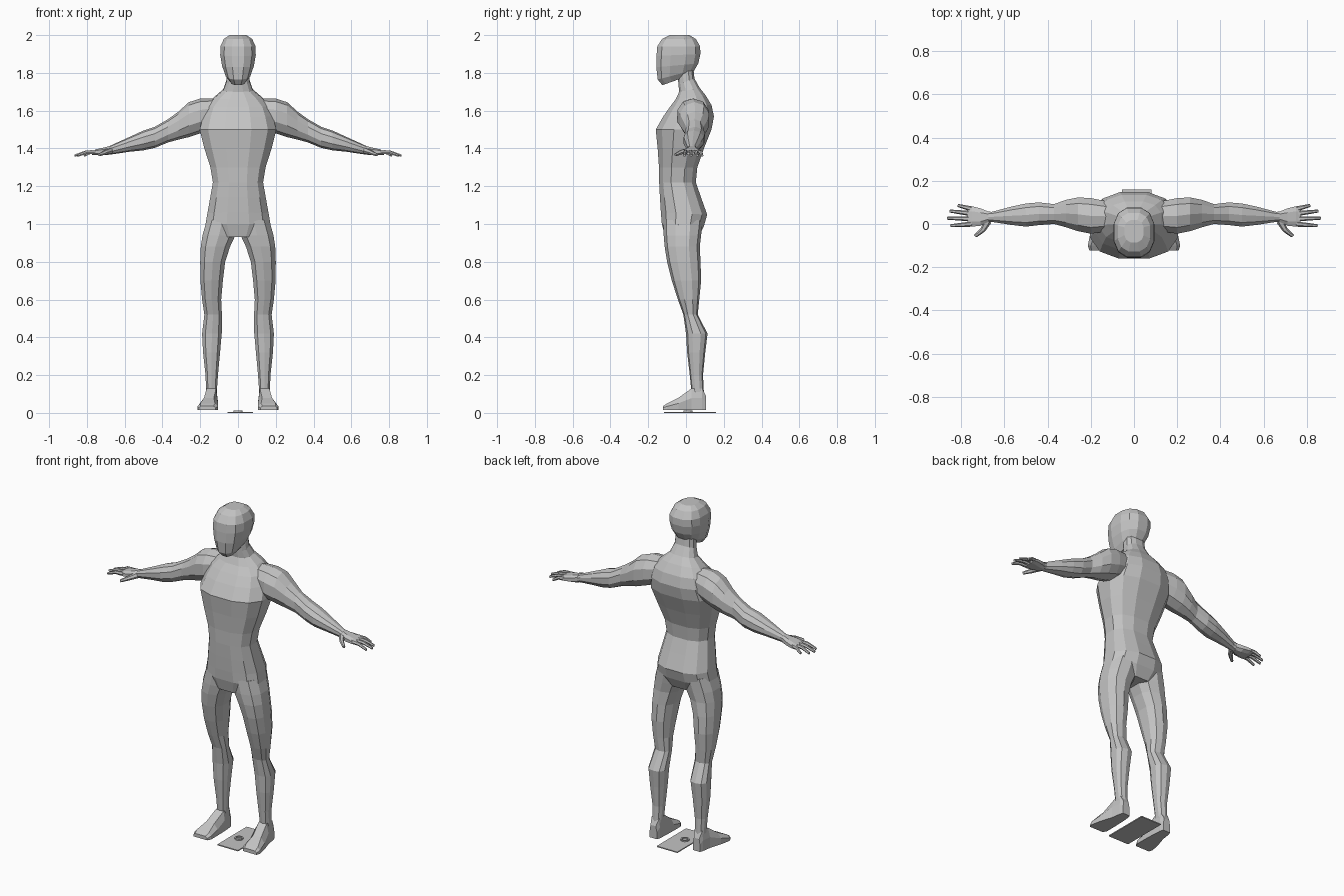
import bpy, bmesh, math
from mathutils import Vector

grey = bpy.data.materials.new("plain_grey")
grey.diffuse_color = (0.55, 0.55, 0.55, 1)


def finish(name, bm, mirror=False):
    bmesh.ops.recalc_face_normals(bm, faces=bm.faces)
    me = bpy.data.meshes.new(name)
    bm.to_mesh(me)
    bm.free()
    me.materials.append(grey)
    ob = bpy.data.objects.new(name, me)
    bpy.context.scene.collection.objects.link(ob)
    if mirror:
        ob.modifiers.new("mirror", 'MIRROR').use_mirror_merge = False
    return ob


def loft(name, rings, mirror=False):
    """Skin a list of point rings and close both ends."""
    bm = bmesh.new()
    vs = [[bm.verts.new(p) for p in r] for r in rings]
    n = len(vs[0])
    for a, b in zip(vs, vs[1:]):
        for i in range(n):
            j = (i + 1) % n
            bm.faces.new((a[i], a[j], b[j], b[i]))
    bm.faces.new(vs[0])
    bm.faces.new(vs[-1])
    return finish(name, bm, mirror)


def oval(a0, a1, b0, b1, n=12, e=2.5):
    """Rounded-box outline filling the given 2D bounds."""
    pts = []
    for i in range(n):
        t = 2 * math.pi * (i + 0.5) / n
        c, s = math.cos(t), math.sin(t)
        pts.append((math.copysign(abs(c) ** (2 / e), c), math.copysign(abs(s) ** (2 / e), s)))
    mu = max(p[0] for p in pts)
    mv = max(p[1] for p in pts)
    return [((a0 + a1) / 2 + u / mu * (a1 - a0) / 2,
             (b0 + b1) / 2 + v / mv * (b1 - b0) / 2) for u, v in pts]


def level(zf, zb, x0, x1, y0, y1, n=12, e=2.5):
    """Roughly horizontal ring; front height zf, back height zb."""
    return [(x, y, zf + (zb - zf) * (y - y0) / (y1 - y0)) for x, y in oval(x0, x1, y0, y1, n, e)]


# torso and neck: z front, z back, half width, y front, y back
torso = [(.93, .93, .12, -.11, .065), (1.0, .99, .172, -.128, .095), (1.06, 1.05, .162, -.133, .112),
         (1.14, 1.14, .147, -.138, .08), (1.22, 1.22, .133, -.142, .052), (1.30, 1.30, .146, -.143, .06),
         (1.40, 1.40, .178, -.15, .095), (1.50, 1.50, .203, -.16, .135), (1.57, 1.57, .185, -.12, .148),
         (1.62, 1.63, .165, -.085, .135), (1.66, 1.68, .125, -.055, .105), (1.70, 1.72, .078, -.036, .073),
         (1.74, 1.77, .062, -.04, .045), (1.80, 1.83, .057, -.045, .038)]
loft("torso", [level(a, b, -w, w, f, k) for a, b, w, f, k in torso])

# head
head = [(1.735, 1.79, .042, -.125, .03), (1.765, 1.815, .065, -.15, .045), (1.83, 1.85, .084, -.157, .065),
        (1.89, 1.90, .094, -.156, .076), (1.94, 1.94, .093, -.152, .075), (1.98, 1.98, .075, -.127, .052),
        (2.0, 2.0, .045, -.085, .018)]
loft("head", [level(a, b, -w, w, f, k) for a, b, w, f, k in head])

# legs: z, inner x, outer x, y front, y back
leg = [(1.02, .0, .165, -.12, .09), (.94, .014, .188, -.118, .08), (.88, .042, .197, -.113, .073),
       (.80, .068, .2, -.1, .077), (.70, .08, .199, -.075, .08), (.60, .089, .19, -.043, .07),
       (.52, .085, .178, -.014, .062), (.42, .086, .19, 0, .114), (.32, .095, .185, .006, .102),
       (.20, .106, .172, .02, .09), (.10, .113, .168, .03, .095)]
loft("leg", [level(z, z, a, b, f, k, 10, 2.4) for z, a, b, f, k in leg], True)

# feet: y, bottom x range, top x range, top z
foot = [(.105, .118, .165, .125, .16, .09), (.085, .112, .172, .116, .166, .13), (.03, .108, .18, .116, .166, .13),
        (-.04, .106, .202, .128, .18, .08), (-.10, .106, .214, .122, .2, .05), (-.122, .118, .207, .13, .197, .036)]
loft("foot", [[(a, y, .015), (b, y, .015), (b, y, .015 + (t - .015) * .55), (d, y, t), (c, y, t),
               (a, y, .015 + (t - .015) * .55)] for y, a, b, c, d, t in foot], True)

# arms: x, y range, z range
arm = [(.10, -.03, .1, 1.52, 1.665), (.20, -.045, .12, 1.48, 1.664), (.26, -.033, .123, 1.46, 1.645),
       (.315, -.015, .112, 1.447, 1.595), (.37, .0, .092, 1.432, 1.555), (.44, -.005, .1, 1.403, 1.515),
       (.50, -.012, .095, 1.39, 1.495), (.57, -.004, .08, 1.383, 1.463), (.66, .01, .056, 1.37, 1.422),
       (.69, .008, .06, 1.366, 1.408)]
loft("arm", [[(x, y, z) for y, z in oval(a, b, c, d, 10, 2.2)] for x, a, b, c, d in arm], True)

# palms
palm = [(.675, .01, .058, 1.368, 1.414), (.71, -.008, .072, 1.365, 1.405), (.75, -.012, .082, 1.366, 1.396),
        (.772, -.008, .08, 1.366, 1.388)]
loft("palm", [[(x, y, z) for y, z in oval(a, b, c, d, 8, 2.6)] for x, a, b, c, d in palm], True)


def finger(name, points, r0, r1):
    """Tapered six-sided tube through the points."""
    pts = [Vector(p) for p in points]
    d = (pts[-1] - pts[0]).normalized()
    u = d.cross(Vector((0, 0, 1))).normalized()
    v = u.cross(d)
    rings = []
    for i, p in enumerate(pts):
        r = r0 + (r1 - r0) * i / (len(pts) - 1)
        rings.append([p + r * (math.cos(k * math.pi / 3) * u + math.sin(k * math.pi / 3) * v) for k in range(6)])
    loft(name, rings, True)


# fingers and thumb
for name, y0, y1, tip in (("index_finger", 0, -.008, .85), ("middle_finger", .024, .027, .865),
                          ("ring_finger", .048, .06, .853), ("little_finger", .069, .086, .815)):
    finger(name, [(.75, y0, 1.382), ((.75 + tip) / 2, (y0 + y1) / 2, 1.38), (tip, y1, 1.362)], .0125, .007)
finger("thumb", [(.675, .015, 1.388), (.70, -.027, 1.38), (.735, -.056, 1.366)], .017, .008)

# thin plate on the ground between the feet
bm = bmesh.new()
bmesh.ops.create_cube(bm, size=1)
for v in bm.verts:
    v.co = (.013 + v.co.x * .135, .022 + v.co.y * .275, .003 + v.co.z * .006)
finish("ground_plate", bm)

# small raised ring on the plate
ring = []
for k in range(13):
    t = k * math.pi / 6
    ring.append([(r * math.cos(t), r * math.sin(t) + .01, z)
                 for r, z in ((.016, .005), (.024, .005), (.024, .013), (.016, .013))])
loft("plate_ring", ring)
